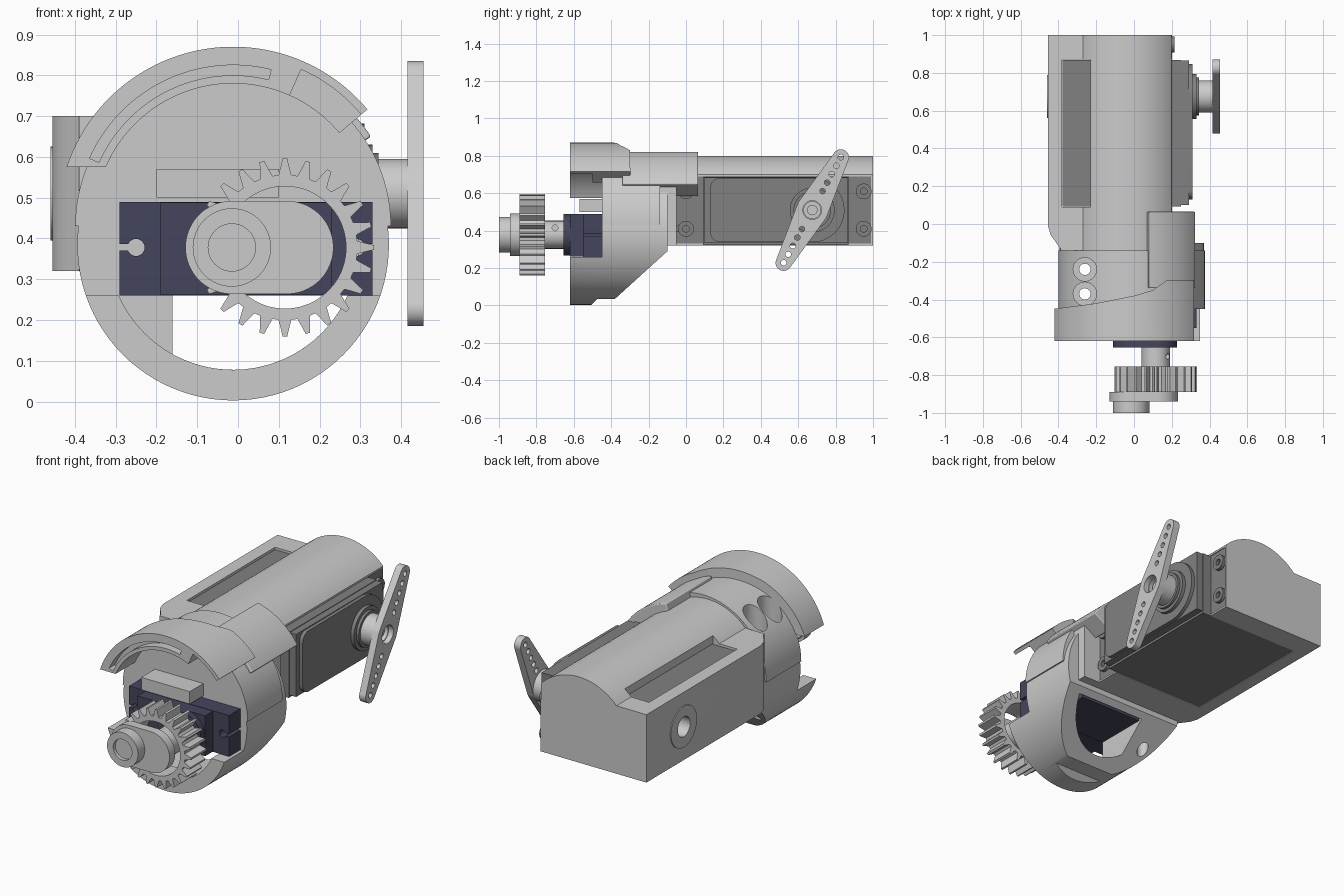
import bpy, bmesh
from math import sin, cos, pi, radians, hypot, atan2, acos

if "Cube" in bpy.data.objects:
    bpy.data.objects.remove(bpy.data.objects["Cube"])


def paint(name, rgb):
    m = bpy.data.materials.new(name)
    m.diffuse_color = (*rgb, 1)
    m.use_nodes = True
    m.node_tree.nodes["Principled BSDF"].inputs["Base Color"].default_value = m.diffuse_color
    return m


DARK = paint("dark_grey", (0.22, 0.22, 0.22))
NAVY = paint("navy", (0.06, 0.06, 0.11))


def arc(cu, cv, r, a0, a1, n=32):
    return [(cu + r * cos(radians(a0 + (a1 - a0) * i / n)),
             cv + r * sin(radians(a0 + (a1 - a0) * i / n))) for i in range(n + 1)]


def circle(cu, cv, r, n=48):
    return arc(cu, cv, r, 0, 360, n)[:-1]


def sector(cu, cv, r0, r1, a0, a1, n=40):
    return arc(cu, cv, r1, a0, a1, n) + arc(cu, cv, r0, a1, a0, n)


def rect(u0, u1, v0, v1):
    return [(u0, v0), (u1, v0), (u1, v1), (u0, v1)]


def stadium(u0, u1, v, r):
    return arc(u0, v, r, 90, 270) + arc(u1, v, r, -90, 90)


def prism(name, pts, axis, t0, t1, mat=None):
    """Extrude a 2D outline along an axis from t0 to t1."""
    place = {"X": lambda u, v, t: (t, u, v),
             "Y": lambda u, v, t: (u, t, v),
             "Z": lambda u, v, t: (u, v, t)}[axis]
    bm = bmesh.new()
    a = [bm.verts.new(place(u, v, t0)) for u, v in pts]
    b = [bm.verts.new(place(u, v, t1)) for u, v in pts]
    bm.faces.new(a)
    bm.faces.new(b[::-1])
    n = len(pts)
    for i in range(n):
        bm.faces.new((a[i], b[i], b[(i + 1) % n], a[(i + 1) % n]))
    bmesh.ops.recalc_face_normals(bm, faces=bm.faces)
    me = bpy.data.meshes.new(name)
    bm.to_mesh(me)
    bm.free()
    ob = bpy.data.objects.new(name, me)
    bpy.context.collection.objects.link(ob)
    if mat:
        me.materials.append(mat)
    return ob


def cut(ob, pts, axis, t0, t1):
    """Subtract an extruded outline from an object."""
    c = prism("cutter", pts, axis, t0, t1)
    c.hide_render = True
    m = ob.modifiers.new("cut", "BOOLEAN")
    m.operation, m.solver, m.object = "DIFFERENCE", "EXACT", c
    bpy.context.view_layer.objects.active = ob
    bpy.ops.object.modifier_apply(modifier=m.name)
    bpy.data.objects.remove(c)


CX, CZ = -0.012, 0.385       # wrist axis
SY, SZ = 0.675, 0.51         # large servo shaft axis
SLOPE = [(-0.51, -0.1), (-0.51, 0), (-0.475, 0.035), (-0.38, 0.035), (-0.05, 0.335), (0.1, 0.335), (0.1, -0.1)]

# Forearm housing: box with an arched top
forearm = prism("forearm_housing", [(-0.455, 0.32), (0.2, 0.32)] + arc(-0.035, 0.474, 0.326, 44, 136)
                + [(-0.455, 0.70)], "Y", -0.14, 1)
cut(forearm, [(-0.6, -0.2), (-0.385, -0.2), (-0.39, -0.13), (-0.415, -0.095), (-0.44, -0.06),
              (-0.456, -0.01), (-0.6, 0)], "Z", 0, 1)
cut(forearm, rect(-0.38, 0.4, 0.09, 0.87), "Z", 0.2, 0.69)
cut(forearm, rect(-0.38, -0.23, 0.09, 0.87), "Z", 0.6, 0.9)
cut(forearm, rect(-0.05, 0.99, 0.33, 0.69), "X", 0.14, 0.4)
cut(forearm, circle(SY, SZ, 0.055), "X", -0.5, -0.39)

# Pivot boss on the left side
boss = prism("pivot_boss", circle(SY, SZ, 0.115), "X", -0.46, -0.44)
cut(boss, circle(SY, SZ, 0.055), "X", -0.5, -0.4)

# Wrist shell: round body, lower lip, sloped underside and open cavity
wrist = prism("wrist_shell", circle(CX, CZ, 0.382, 96), "Y", -0.62, -0.1)
cut(wrist, rect(-0.7, -0.45, 0.26, 1), "X", -1, 1)
cut(wrist, circle(CX, CZ, 0.307, 64), "Y", -0.7, -0.45)
cut(wrist, [(-0.16, 0.49), (-0.16, 0.118)] + arc(CX, CZ, 0.307, 241, 380), "Y", -0.5, -0.13)
cut(wrist, SLOPE, "X", -1, 1)
wrist_top = prism("wrist_top", arc(CX, 0.43, 0.387, 0, 180, 64), "Y", -0.45, -0.14)
cut(wrist_top, rect(-0.2, 0.24, 0.4, 0.5), "Y", -0.5, -0.13)
for y in (-0.24, -0.37):
    for part in (wrist, wrist_top):
        cut(part, circle(-0.26, y, 0.062, 32), "Z", 0.62, 1)
        cut(part, circle(-0.26, y, 0.03, 24), "Z", -0.1, 1)
prism("wrist_shelf", rect(-0.2, 0.1, 0.5, 0.57), "Y", -0.57, -0.44)

# Visor over the wrist with a swept rear edge and front groove
visor = prism("wrist_visor", sector(CX, 0.44, 0.34, 0.43, 40, 172, 64), "Y", -0.62, -0.29)
cut(visor, rect(-1, 1, 0, 0.575), "Y", -1, 1)
cut(visor, [(-0.6, -0.455), (-0.43, -0.45), (-0.2, -0.42), (0, -0.38), (0.1, -0.35), (0.17, -0.3),
            (0.5, -0.295), (0.5, 0), (-0.6, 0)], "Z", 0, 1)
cut(visor, sector(CX, 0.44, 0.36, 0.385, 76, 156), "Y", -0.7, -0.57)
cut(visor, sector(CX, 0.44, 0.3, 0.41, 30, 66), "Y", -0.7, -0.5)

# Raised cover joining the wrist and forearm on the right
cover = prism("joint_cover", sector(CX, 0.43, 0.28, 0.403, 33, 77), "Y", -0.34, 0.065)
bv = cover.modifiers.new("round", "BEVEL")
bv.width, bv.segments = 0.022, 3
prism("joint_side", rect(-0.14, -0.05, 0.32, 0.68), "X", 0.1, 0.3)

# Large servo, its stepped case and shaft
prism("servo_body", rect(-0.378, 0.25, 0.092, 0.868), "Z", 0.322, 0.688, DARK)
prism("servo_case", rect(0.10, 0.865, 0.335, 0.685), "X", 0.24, 0.29, DARK)
prism("servo_gear_cover", arc(SY, SZ, 0.172, -90, 90) + arc(0.18, 0.63, 0.05, 90, 180, 8)
      + arc(0.18, 0.39, 0.05, 180, 270, 8), "X", 0.28, 0.31, DARK)
prism("servo_collar", circle(SY, SZ, 0.12), "X", 0.3, 0.33, DARK)
prism("servo_collar_step", circle(SY, SZ, 0.1), "X", 0.32, 0.345, DARK)
hub = prism("horn_hub", circle(SY, SZ, 0.085), "X", 0.34, 0.425)
cut(hub, circle(SY, SZ, 0.045), "X", 0.4, 0.5)
prism("horn_screw", circle(SY, SZ, 0.028, 24), "X", 0.39, 0.415)

# Servo mounting tabs with slotted screw holes
for y0, y1, edge in ((-0.05, 0.095, -0.05), (0.865, 0.99, 0.99)):
    tab = prism("servo_tab", rect(y0, y1, 0.33, 0.69), "X", 0.13, 0.195, DARK)
    yc = 0.0 if edge < 0.5 else 0.95
    for z in (0.41, 0.61):
        cut(tab, rect(min(yc, edge) - 0.01, max(yc, edge) + 0.01, z - 0.015, z + 0.015), "X", 0.16, 0.3)
        screw = prism("tab_screw", circle(yc, z, 0.042, 32), "X", 0.15, 0.215, DARK)
        cut(screw, circle(yc, z, 0.018, 16), "X", 0.19, 0.3)

# Two-armed servo horn with a row of holes
dy, dz = 0.153, 0.282
L, tilt = hypot(dy, dz), atan2(dz, dy) * 180 / pi
spread = acos((0.085 - 0.043) / L) * 180 / pi
outline = []
for s, t in ((1, tilt), (-1, tilt + 180)):
    outline += arc(SY + s * dy, SZ + s * dz, 0.043, t - spread, t + spread, 20)
    outline += arc(SY, SZ, 0.085, t + spread, t + 180 - spread, 6)
horn = prism("servo_horn", outline, "X", 0.415, 0.455)
cut(horn, circle(SY, SZ, 0.05), "X", 0.4, 0.5)
for s in (-1, 1):
    for k in (0.36, 0.52, 0.68, 0.84, 1.0):
        cut(horn, circle(SY + s * dy * k, SZ + s * dz * k, 0.015, 16), "X", 0.4, 0.5)

# Small wrist servo
GX, GZ = 0.115, 0.378
prism("small_servo_body", rect(-0.19, 0.23, 0.262, 0.488), "Y", -0.62, -0.15, NAVY)
flange = prism("small_servo_flange", rect(-0.29, 0.33, 0.26, 0.49), "Y", -0.55, -0.45, NAVY)
for x, edge in ((-0.25, -0.3), (0.29, 0.34)):
    cut(flange, circle(x, GZ, 0.021, 24), "Y", -0.6, -0.4)
    cut(flange, rect(min(x, edge), max(x, edge), GZ - 0.008, GZ + 0.008), "Y", -0.6, -0.4)
prism("small_servo_gearbox", stadium(0.0, GX, GZ, 0.112), "Y", -0.655, -0.6, NAVY)

# Output shaft, toothed ring, crank plate and crank pin
shaft = prism("output_shaft", circle(GX, GZ, 0.075), "Y", -0.89, -0.62)
cut(shaft, circle(-0.7, 0.415, 0.016, 16), "X", 0.1, 0.3)
teeth = []
for i in range(24):
    for off, r in ((-0.34, 0.178), (-0.22, 0.195), (-0.1, 0.218), (0.1, 0.218), (0.22, 0.195), (0.34, 0.178)):
        a = (i + off) * 2 * pi / 24
        teeth.append((GX + r * cos(a), GZ + r * sin(a)))
gear = prism("gear_ring", teeth, "Y", -0.89, -0.755)
cut(gear, circle(GX, GZ, 0.15), "Y", -1, -0.7)
prism("crank_plate", stadium(-0.015, 0.12, GZ, 0.114), "Y", -0.94, -0.89)
pin = prism("crank_pin", circle(-0.015, GZ, 0.096), "Y", -1, -0.93)
cut(pin, circle(-0.015, GZ, 0.058), "Y", -1.1, -0.98)

# Smooth the curved walls and keep the edges crisp
bpy.ops.object.select_all(action="SELECT")
bpy.ops.object.shade_smooth_by_angle(angle=radians(30))
